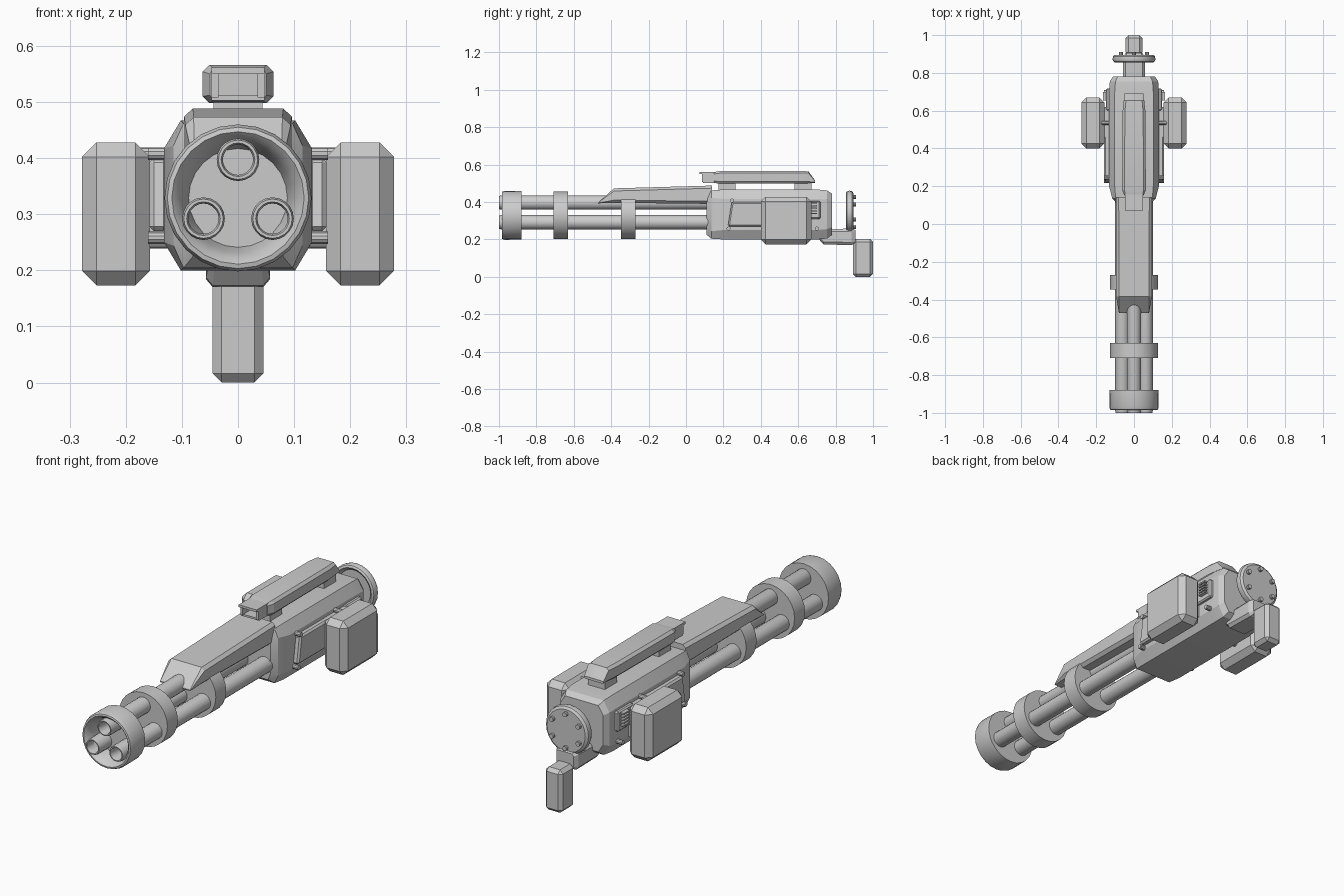
import bpy, bmesh, math
from mathutils import Matrix, Vector

cube = bpy.data.objects.get("Cube")
if cube:
    bpy.data.objects.remove(cube, do_unlink=True)

metal = bpy.data.materials.new("plain grey metal")
metal.use_nodes = True
GREY = (0.6, 0.6, 0.6, 1)
metal.diffuse_color = GREY
metal.node_tree.nodes["Principled BSDF"].inputs["Base Color"].default_value = GREY

AXIS_Z = 0.329


def finish(name, bm, bevel=0, segments=1, angle=35):
    bmesh.ops.recalc_face_normals(bm, faces=bm.faces)
    if bevel:
        bmesh.ops.bevel(bm, geom=bm.edges[:], offset=bevel, segments=segments,
                        profile=0.5, affect='EDGES')
    mesh = bpy.data.meshes.new(name)
    bm.to_mesh(mesh)
    bm.free()
    obj = bpy.data.objects.new(name, mesh)
    bpy.context.collection.objects.link(obj)
    mesh.materials.append(metal)
    bpy.ops.object.select_all(action='DESELECT')
    obj.select_set(True)
    bpy.context.view_layer.objects.active = obj
    bpy.ops.object.shade_smooth_by_angle(angle=math.radians(angle))
    return obj


def box(name, x, y, z, bevel=0, segments=1):
    bm = bmesh.new()
    bmesh.ops.create_cube(bm, size=1)
    for v in bm.verts:
        v.co = [(lo + hi) / 2 + c * (hi - lo) for c, (lo, hi) in zip(v.co, (x, y, z))]
    return finish(name, bm, bevel, segments)


def loft(name, stations):
    """Chamfered sections along y: (y, half width, bottom, top, side inset, chamfer height)."""
    bm = bmesh.new()
    rings = []
    for y, w, lo, hi, inset, ch in stations:
        half = [(w - inset, lo), (w, lo + ch), (w, hi - ch), (w - inset, hi)]
        section = half + [(-x, z) for x, z in reversed(half)]
        rings.append([bm.verts.new((x, y, z)) for x, z in section])
    for a, b in zip(rings, rings[1:]):
        for i in range(8):
            j = (i + 1) % 8
            bm.faces.new((a[i], a[j], b[j], b[i]))
    bm.faces.new(rings[0])
    bm.faces.new(rings[-1])
    return finish(name, bm, angle=20)


def lathe(name, profile, x=0, z=AXIS_Z, sides=24):
    """Turn a (radius, y) profile round an axis along y."""
    bm = bmesh.new()
    verts = [bm.verts.new((x + r, y, z)) for r, y in profile]
    edges = [bm.edges.new(p) for p in zip(verts, verts[1:])]
    bmesh.ops.spin(bm, geom=verts + edges, cent=(x, 0, z), axis=(0, 1, 0),
                   angle=math.tau, steps=sides)
    bmesh.ops.remove_doubles(bm, verts=bm.verts, dist=0.0002)
    return finish(name, bm)


def stud(name, start, end, radius, sides=10):
    start, end = Vector(start), Vector(end)
    bm = bmesh.new()
    bmesh.ops.create_cone(bm, cap_ends=True, segments=sides, radius1=radius, radius2=radius,
                          depth=(end - start).length,
                          matrix=Matrix.Translation((start + end) / 2)
                          @ (end - start).to_track_quat('Z', 'Y').to_matrix().to_4x4())
    return finish(name, bm)


# Three hollow barrels round the axis
for i in range(3):
    a = math.radians(90 + 120 * i)
    lathe(f"barrel_{i + 1}",
          [(0, 0.15), (0.038, 0.15), (0.038, -0.99), (0.035, -1), (0.03, -1),
           (0.027, -0.99), (0.027, -0.9), (0, -0.9)],
          x=0.071 * math.cos(a), z=AXIS_Z - 0.002 + 0.07 * math.sin(a), sides=20)

# Dished muzzle ring and two barrel clamps
lathe("muzzle_ring", [(0, -0.88), (0.13, -0.88), (0.131, -0.97), (0.126, -0.983),
                      (0.118, -0.985), (0.108, -0.975), (0.097, -0.95), (0.088, -0.91), (0, -0.91)])
for name, y in (("front_clamp", -0.67), ("rear_clamp", -0.308)):
    lathe(name, [(0, y - 0.039), (0.127, y - 0.039), (0.127, y + 0.039), (0, y + 0.039)])

# Main housing
loft("housing", [(0.11, 0.092, 0.225, 0.445, 0.012, 0.03),
                 (0.135, 0.115, 0.204, 0.462, 0.018, 0.04),
                 (0.2, 0.132, 0.2, 0.467, 0.03, 0.05),
                 (0.7, 0.132, 0.2, 0.467, 0.03, 0.05),
                 (0.755, 0.128, 0.205, 0.462, 0.03, 0.05),
                 (0.78, 0.112, 0.225, 0.445, 0.025, 0.04)])

# Sloping cover above the barrels
loft("barrel_cover", [(-0.47, 0.08, 0.393, 0.398, 0.002, 0.002),
                      (-0.385, 0.094, 0.396, 0.473, 0.015, 0.014),
                      (0.14, 0.096, 0.39, 0.488, 0.015, 0.014)])

# Sight rail with hooded window and two mounts
loft("sight_rail", [(0.15, 0.05, 0.502, 0.56, 0.006, 0.01),
                    (0.18, 0.063, 0.498, 0.566, 0.012, 0.012),
                    (0.6, 0.06, 0.498, 0.566, 0.012, 0.012),
                    (0.655, 0.054, 0.499, 0.564, 0.012, 0.01),
                    (0.69, 0.05, 0.503, 0.515, 0.01, 0.003)])
box("sight_hood_top", (-0.047, 0.047), (0.072, 0.16), (0.55, 0.561))
box("sight_hood_base", (-0.047, 0.047), (0.09, 0.16), (0.503, 0.512))
for side in (-1, 1):
    box("sight_hood_cheek", sorted((side * 0.035, side * 0.047)), (0.085, 0.16), (0.508, 0.555))
for name, y in (("front_sight_mount", 0.22), ("rear_sight_mount", 0.625)):
    box(name, (-0.044, 0.044), (y - 0.045, y + 0.045), (0.45, 0.505))

# Parts on both flanks
for side, label in ((1, "left"), (-1, "right")):
    def span(a, b):
        return sorted((side * a, side * b))

    box(f"{label}_side_box", span(0.157, 0.278), (0.4, 0.67), (0.173, 0.428), 0.026)
    box(f"{label}_box_bracket", span(0.12, 0.17), (0.46, 0.62), (0.25, 0.4))
    panel = box(f"{label}_side_panel", span(0.125, 0.158), (0.225, 0.62), (0.27, 0.4), 0.008)
    for v in panel.data.vertices:
        if v.co.y < 0.3 and v.co.z > 0.33:
            v.co.y += 0.018
    for y, z in ((0.228, 0.258), (0.245, 0.408), (0.7, 0.258)):
        stud(f"{label}_side_bolt", (side * 0.11, y, z), (side * 0.16, y, z), 0.011)
    for z in (0.25, 0.408):
        stud(f"{label}_box_pin", (side * 0.11, 0.535, z), (side * 0.18, 0.535, z), 0.011)
    # Louvred vent behind the box
    box(f"{label}_vent", span(0.12, 0.148), (0.6, 0.718), (0.31, 0.405), 0.006)
    for i in range(5):
        z = 0.335 + i * 0.014
        box(f"{label}_vent_slat", span(0.14, 0.165), (0.655, 0.7), (z, z + 0.007))

# Rear arm, round plate with studs, and grip
loft("rear_arm", [(0.69, 0.048, 0.225, 0.25, 0.008, 0.006),
                  (0.735, 0.057, 0.173, 0.255, 0.012, 0.014),
                  (0.885, 0.057, 0.17, 0.258, 0.012, 0.014),
                  (0.905, 0.045, 0.18, 0.25, 0.008, 0.01)])
PLATE_Z = 0.347
lathe("rear_plate", [(0, 0.872), (0.085, 0.872), (0.092, 0.86), (0.1, 0.855), (0.109, 0.86),
                     (0.114, 0.872), (0.111, 0.888), (0.1, 0.896), (0, 0.896)], z=PLATE_Z)
for i in range(6):
    a = math.radians(30 + 60 * i)
    x, z = 0.08 * math.cos(a), PLATE_Z + 0.08 * math.sin(a)
    stud("plate_stud", (x, 0.88, z), (x, 0.91, z), 0.011)
box("rear_grip", (-0.045, 0.045), (0.892, 1), (0, 0.203), 0.016)
